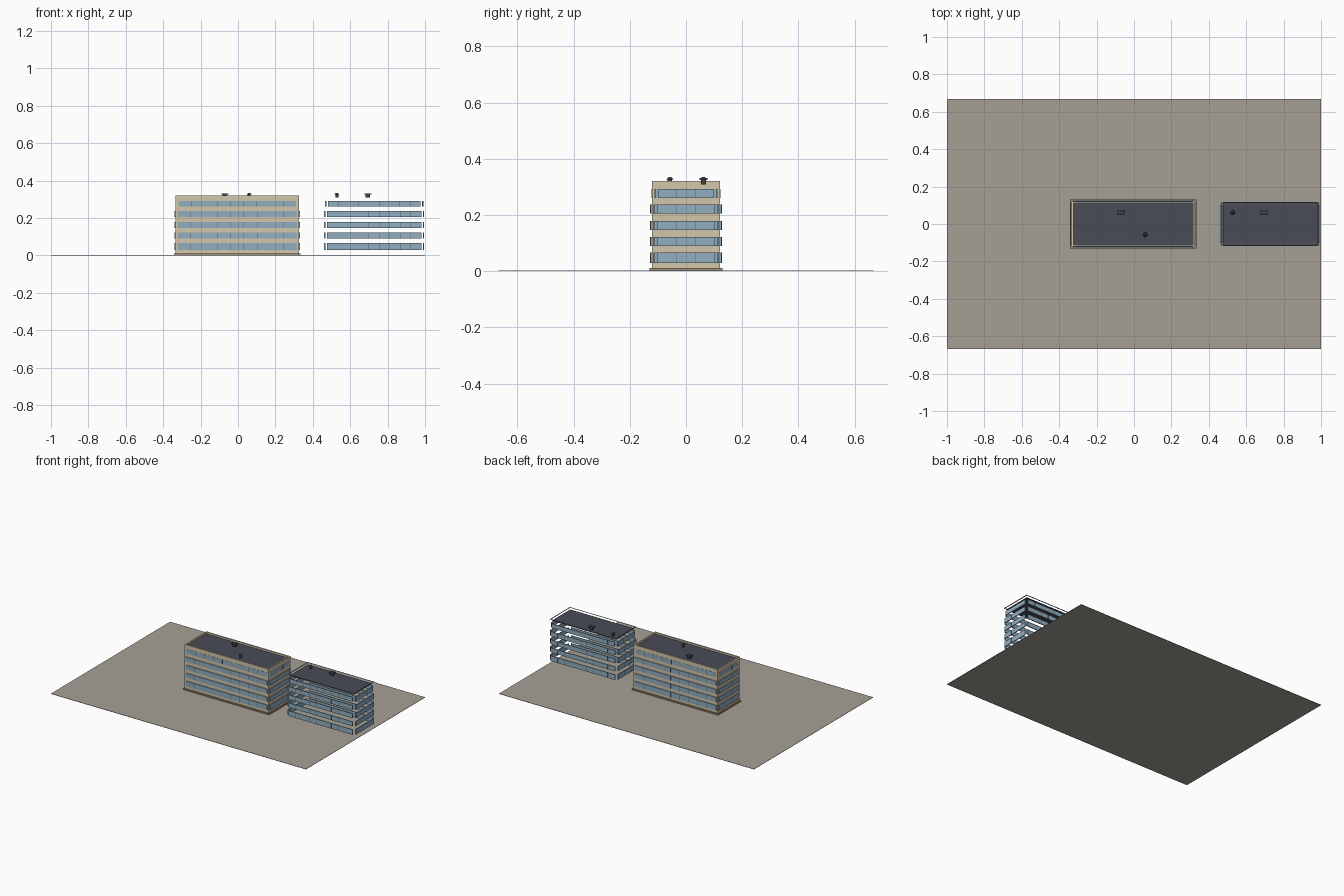
import bpy, bmesh
from mathutils import Vector

if "Cube" in bpy.data.objects:
    bpy.data.objects.remove(bpy.data.objects["Cube"], do_unlink=True)


def material(name, rgb):
    linear = [(c / 255 / 12.92) if c < 11 else ((c / 255 + 0.055) / 1.055) ** 2.4 for c in rgb]
    mat = bpy.data.materials.new(name)
    mat.use_nodes = True
    mat.diffuse_color = (*linear, 1)
    mat.node_tree.nodes["Principled BSDF"].inputs["Base Color"].default_value = (*linear, 1)
    return mat


PAVING = material("paving", (166, 160, 149))
WALL = material("beige wall", (212, 198, 170))
PLINTH = material("brown plinth", (160, 140, 115))
GLASS = material("blue glass", (145, 174, 192))
ROOF = material("slate roof", (72, 76, 87))
METAL = material("dark metal", (62, 64, 70))
MULLION = material("mullion grey", (92, 108, 118))


def add_box(bm, lo, hi):
    lo, hi = Vector(lo), Vector(hi)
    verts = bmesh.ops.create_cube(bm, size=1)["verts"]
    for v in verts:
        v.co = (lo + hi) / 2 + Vector(a * b for a, b in zip(v.co, hi - lo))


def finish(name, bm, mat):
    mesh = bpy.data.meshes.new(name)
    bm.to_mesh(mesh)
    bm.free()
    mesh.materials.append(mat)
    obj = bpy.data.objects.new(name, mesh)
    bpy.context.collection.objects.link(obj)
    return obj


def boxes(name, mat, *pairs):
    bm = bmesh.new()
    for lo, hi in pairs:
        add_box(bm, lo, hi)
    return finish(name, bm, mat)


def sheet(name, mat, cx, hx, hy, z, hole=None):
    """Flat rectangle, or a flat rectangular ring when a border width is given."""
    bm = bmesh.new()
    corners = [(-1, -1), (1, -1), (1, 1), (-1, 1)]
    outer = [bm.verts.new((cx + a * hx, b * hy, z)) for a, b in corners]
    if hole is None:
        bm.faces.new(outer)
    else:
        inner = [bm.verts.new((cx + a * (hx - hole), b * (hy - hole), z)) for a, b in corners]
        for i in range(4):
            j = (i + 1) % 4
            bm.faces.new((outer[i], outer[j], inner[j], inner[i]))
    return finish(name, bm, mat)


FLOORS = [(0.029, 0.066), (0.090, 0.122), (0.147, 0.179), (0.205, 0.237), (0.261, 0.292)]


def window_bands(prefix, cx, hx, hy, thick):
    """Strips of glazing on all four sides of every floor, with thin mullions."""
    glass, bars = bmesh.new(), bmesh.new()
    for floor, (z0, z1) in enumerate(FLOORS):
        back = 0.005 if floor == len(FLOORS) - 1 else 0
        for axis, (run, out) in enumerate(((hx, hy), (hy, hx))):
            half, face = run - 0.015 - back, out - back
            for side in (-1, 1):
                def strip(bm, a, b, proud):
                    near, far = sorted((side * (face - thick), side * (face + proud)))
                    if axis == 0:
                        add_box(bm, (cx + a, near, z0), (cx + b, far, z1))
                    else:
                        add_box(bm, (cx + near, a, z0), (cx + far, b, z1))
                strip(glass, -half, half, 0)
                bays = 9 if axis == 0 else 3
                for i in range(1, bays):
                    x = -half + 2 * half * i / bays
                    strip(bars, x - 0.001, x + 0.001, 0.0006)
    finish(prefix + "_window_bands", glass, GLASS)
    finish(prefix + "_mullions", bars, MULLION)


def roof_units(prefix, box_at, vent_at, z):
    """A flat hatch box and a small capped round vent."""
    x, y = box_at
    boxes(prefix + "_roof_box", METAL,
          ((x - 0.012, y - 0.009, z), (x + 0.012, y + 0.009, z + 0.016)),
          ((x - 0.018, y - 0.014, z + 0.016), (x + 0.018, y + 0.014, z + 0.022)))
    bm = bmesh.new()
    for r1, r2, z0, z1 in ((0.008, 0.008, 0, 0.018), (0.012, 0.005, 0.018, 0.026)):
        verts = bmesh.ops.create_cone(bm, cap_ends=True, segments=12, radius1=r1, radius2=r2,
                                      depth=z1 - z0)["verts"]
        bmesh.ops.translate(bm, verts=verts, vec=(*vent_at, z + (z0 + z1) / 2))
    finish(prefix + "_roof_vent", bm, METAL)


# Ground slab
boxes("ground", PAVING, ((-1, -0.667, 0), (1, 0.667, 0.002)))

# Main block: plinth, walls, parapet and roof
MX, HX, HY = -0.004, 0.329, 0.121
boxes("main_plinth", PLINTH, ((MX - 0.338, -0.13, 0.002), (MX + 0.338, 0.13, 0.011)))
boxes("main_walls", WALL, ((MX - HX, -HY, 0.011), (MX + HX, HY, 0.307)))
boxes("main_parapet", WALL,
      *[((MX - HX, min(s * HY, s * (HY - 0.01)), 0.307),
         (MX + HX, max(s * HY, s * (HY - 0.01)), 0.321)) for s in (-1, 1)],
      *[((MX + min(s * HX, s * (HX - 0.01)), -HY + 0.01, 0.307),
         (MX + max(s * HX, s * (HX - 0.01)), HY - 0.01, 0.321)) for s in (-1, 1)])
sheet("main_roof", ROOF, MX, HX - 0.01, HY - 0.01, 0.309)
window_bands("main", MX, HX + 0.006, HY + 0.006, 0.008)
roof_units("main", (-0.07, 0.062), (0.06, -0.057), 0.309)

# Side block: open floors with glazing strips under a thin roof
SX = 0.728
window_bands("side", SX, 0.267, 0.117, 0.006)
sheet("side_roof", ROOF, SX, 0.252, 0.104, 0.309)
sheet("side_coping", MULLION, SX, 0.262, 0.114, 0.32, 0.008)
roof_units("side", (0.695, 0.062), (0.528, 0.062), 0.309)
